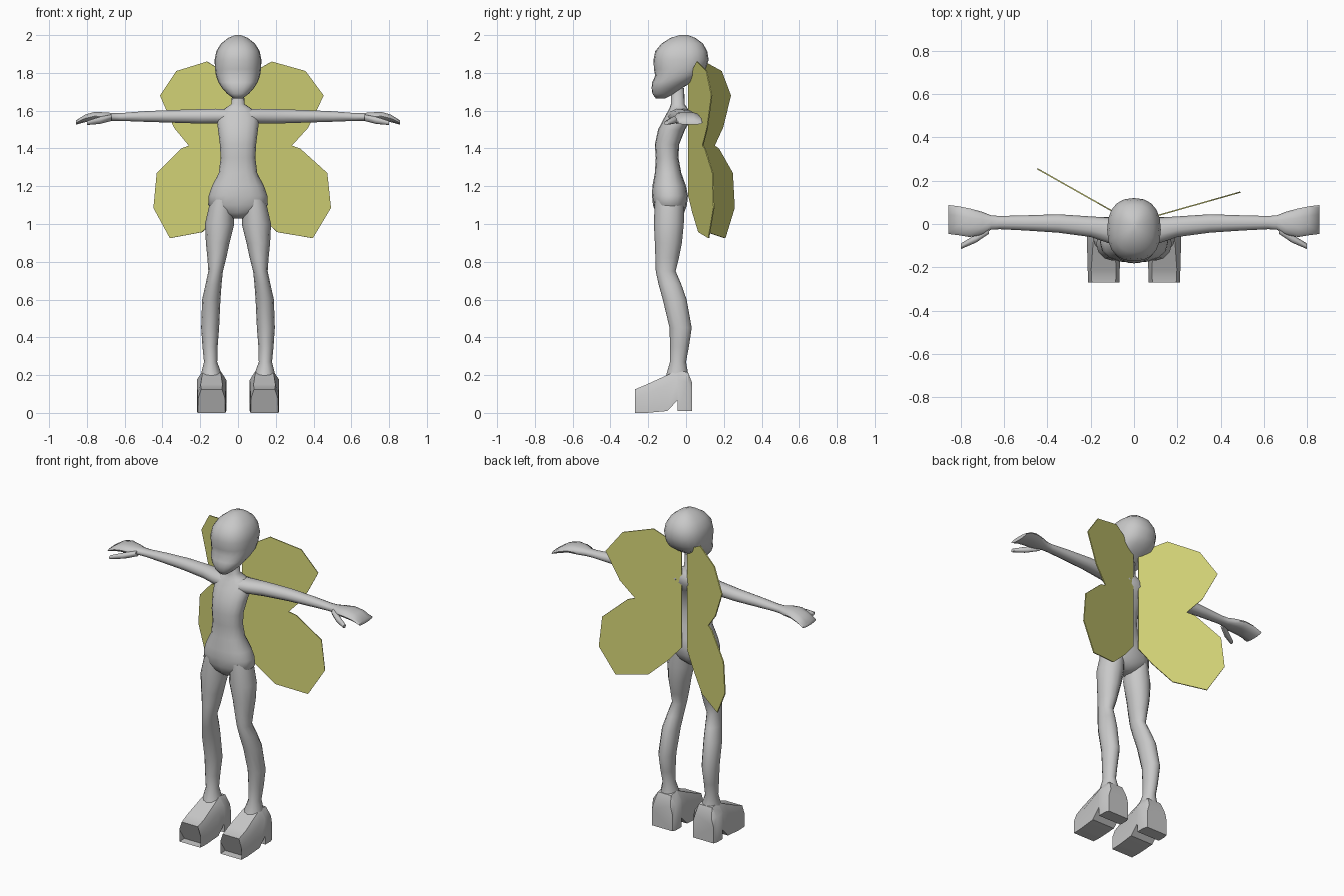
import bpy, bmesh, math
from mathutils import Vector

if "Cube" in bpy.data.objects:
    bpy.data.objects.remove(bpy.data.objects["Cube"])


def material(name, rgb):
    m = bpy.data.materials.new(name)
    m.diffuse_color = (*rgb, 1)
    m.use_nodes = True
    m.node_tree.nodes["Principled BSDF"].inputs["Base Color"].default_value = m.diffuse_color
    return m


GREY = material("body grey", (0.58, 0.58, 0.58))
YELLOW = material("wing yellow", (0.68, 0.68, 0.19))


def finish(bm, name, mat, mirror=False, angle=50):
    bmesh.ops.recalc_face_normals(bm, faces=bm.faces)
    me = bpy.data.meshes.new(name)
    bm.to_mesh(me)
    bm.free()
    me.materials.append(mat)
    ob = bpy.data.objects.new(name, me)
    bpy.context.collection.objects.link(ob)
    if mirror:
        ob.modifiers.new("mirror", "MIRROR").use_mirror_merge = False
    bpy.ops.object.select_all(action="DESELECT")
    ob.select_set(True)
    bpy.context.view_layer.objects.active = ob
    if angle:
        bpy.ops.object.shade_smooth_by_angle(angle=math.radians(angle))
    return ob


def loft(rings):
    """Skin a list of point rings and cap both ends."""
    bm = bmesh.new()
    vs = [[bm.verts.new(p) for p in r] for r in rings]
    n = len(vs[0])
    for a, b in zip(vs, vs[1:]):
        for i in range(n):
            j = (i + 1) % n
            bm.faces.new((a[i], a[j], b[j], b[i]))
    first = bm.faces.new(vs[0])
    bm.faces.new(vs[-1])
    return bm, first


def oval(a0, a1, b0, b1, n=12, power=2.0):
    """Points of a superellipse filling the given box."""
    pts = []
    for i in range(n):
        t = 2 * math.pi * i / n
        c, s = math.cos(t), math.sin(t)
        c = math.copysign(abs(c) ** (2 / power), c)
        s = math.copysign(abs(s) ** (2 / power), s)
        pts.append(((a0 + a1) / 2 + c * (a1 - a0) / 2, (b0 + b1) / 2 + s * (b1 - b0) / 2))
    return pts


def upright(sections, name, n=12, power=2.0, mirror=False):
    """Sections: z, x0, x1, y0, y1."""
    rings = [[(x, y, s[0]) for x, y in oval(*s[1:], n, power)] for s in sections]
    return finish(loft(rings)[0], name, GREY, mirror, 60)


def sideways(sections, name, n=10, power=2.2):
    """Sections: x, y0, y1, z0, z1."""
    rings = [[(s[0], y, z) for y, z in oval(*s[1:], n, power)] for s in sections]
    return finish(loft(rings)[0], name, GREY, True, 60)


# Torso, hips and neck: z, half width, front, back
torso = [(1.03, .03, -.13, -.04), (1.06, .10, -.16, -.01), (1.10, .158, -.175, .005),
         (1.15, .155, -.18, .01), (1.20, .138, -.178, 0), (1.27, .102, -.165, -.025),
         (1.35, .092, -.16, -.04), (1.42, .096, -.165, -.037), (1.50, .106, -.148, -.005),
         (1.55, .112, -.122, .025), (1.59, .10, -.10, .022), (1.612, .07, -.088, .008),
         (1.635, .035, -.08, -.008), (1.72, .03, -.08, -.01)]
upright([(z, -w, w, f, b) for z, w, f, b in torso], "torso", 16, 2.3)

# Head: z, half width, face, back
head = [(1.665, .025, -.16, -.11), (1.69, .058, -.178, -.06), (1.72, .085, -.182, -.02),
        (1.75, .104, -.179, .03), (1.785, .117, -.163, .08), (1.82, .122, -.17, .105),
        (1.87, .124, -.172, .12), (1.915, .115, -.163, .112), (1.955, .09, -.13, .09),
        (1.985, .052, -.082, .05), (2.0, .015, -.035, .01)]
upright([(z, -w, w, f, b) for z, w, f, b in head], "head", 20, 2.35)

# Legs
upright([(1.13, .025, .145, -.165, -.01), (1.0, .02, .175, -.17, -.012),
         (.9, .045, .17, -.165, -.022), (.82, .062, .162, -.162, -.038),
         (.75, .08, .157, -.16, -.055), (.68, .087, .172, -.145, -.025),
         (.6, .093, .19, -.123, .003), (.45, .10, .195, -.087, .03),
         (.35, .108, .188, -.085, .015), (.27, .11, .18, -.085, 0),
         (.2, .085, .197, -.105, .012), (.16, .08, .20, -.12, .02)], "leg", mirror=True)

# Arms with flat mitten hands
sideways([(.05, -.10, .03, 1.53, 1.61), (.12, -.088, .03, 1.53, 1.612),
          (.2, -.06, .035, 1.53, 1.61), (.35, -.04, .045, 1.535, 1.605),
          (.5, -.03, .04, 1.54, 1.598), (.62, -.024, .037, 1.545, 1.588),
          (.66, -.026, .04, 1.545, 1.588), (.70, -.05, .056, 1.545, 1.592),
          (.76, -.06, .072, 1.548, 1.594), (.81, -.052, .082, 1.538, 1.58),
          (.858, -.046, .088, 1.525, 1.548)], "arm")
sideways([(.67, -.045, -.005, 1.545, 1.58), (.73, -.086, -.048, 1.53, 1.568),
          (.80, -.116, -.09, 1.524, 1.546)], "thumb", 8)

# Platform shoes: y, bottom, top, bottom half width, top half width
rings = []
for y, zb, zt, wb, wt in [(-.27, 0, .125, .072, .055), (-.21, 0, .15, .074, .058),
                          (-.10, .01, .20, .077, .05), (-.046, .065, .225, .078, .045),
                          (-.044, .01, .225, .078, .045), (.01, .01, .215, .078, .045),
                          (.032, .01, .16, .07, .055)]:
    zm = max(zt - .05, zb + .05)
    half = [(wb, zb), (wb, zm), (wt, zt)]
    rings.append([(.14 + x, y, z) for x, z in half] +
                 [(.14 - x, y, z) for x, z in reversed(half)])
bm, toe = loft(rings)
# Toe front hollowed below the cap
bmesh.ops.inset_region(bm, faces=[toe], thickness=.012)
for v in toe.verts:
    if v.co.z < .05:
        v.co.y += .05
finish(bm, "platform_shoe", GREY, True, 35)

# Wings: distance from the root, height
outline = [(0, 1.77), (.165, 1.86), (.35, 1.81), (.45, 1.68), (.365, 1.51),
           (.275, 1.415), (.32, 1.40), (.47, 1.27), (.49, 1.085), (.39, .925),
           (.195, .957), (.08, 1.06), (0, 1.15)]
for name, side, deg in (("left_wing", 1, 15.8), ("right_wing", -1, 29.5)):
    a = math.radians(deg)
    out = Vector((side * math.cos(a), math.sin(a), 0))
    normal = Vector((-side * math.sin(a), math.cos(a), 0))
    root = Vector((side * .02, .014, 0))
    rings = [[root + out * u + normal * t + Vector((0, 0, z)) for u, z in outline]
             for t in (-.003, .003)]
    finish(loft(rings)[0], name, YELLOW, angle=0)
